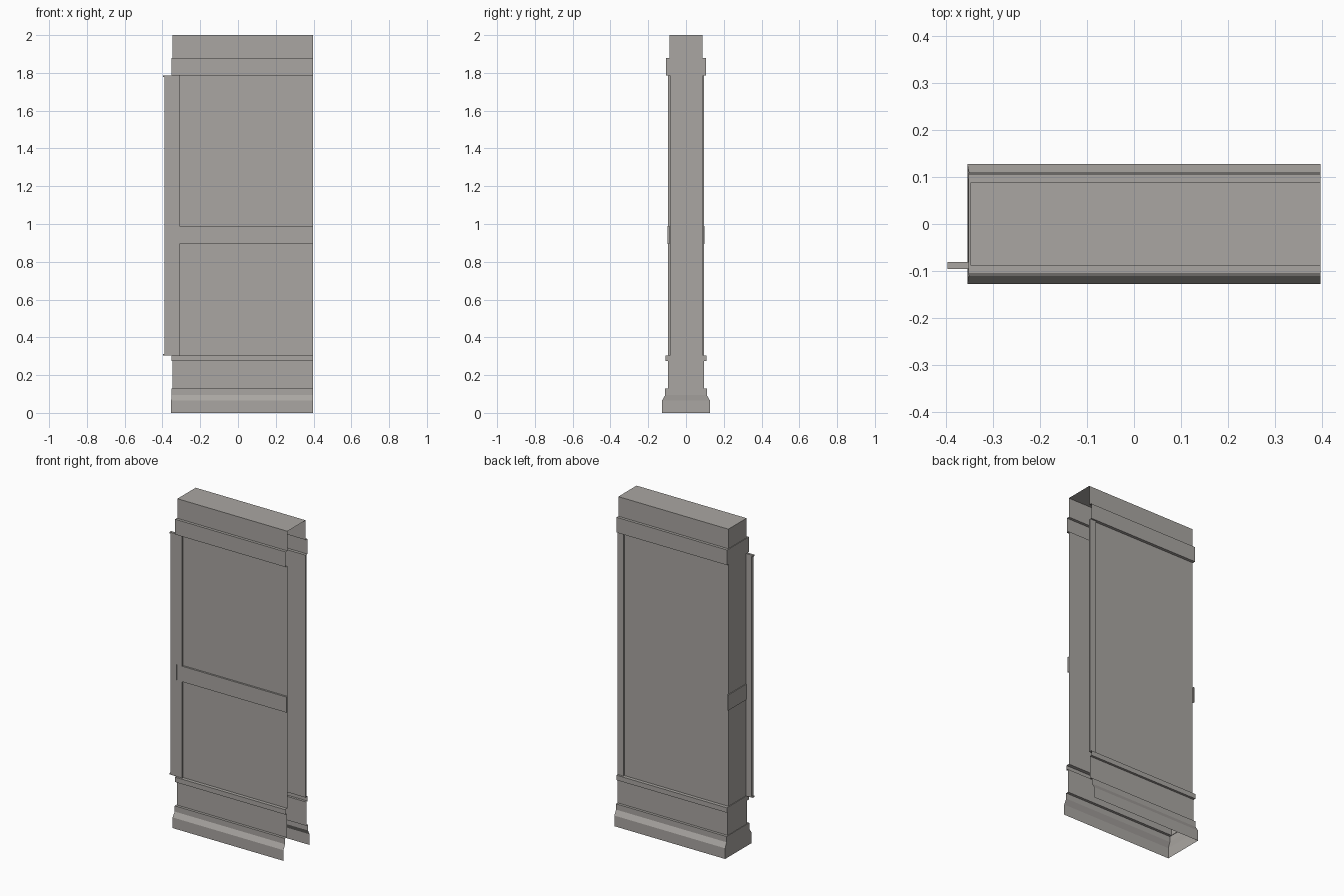
import bpy, bmesh

if "Cube" in bpy.data.objects:
    bpy.data.objects.remove(bpy.data.objects["Cube"])

stone = bpy.data.materials.new("warm_grey_stone")
stone.diffuse_color = (0.40, 0.38, 0.36, 1)
stone.use_nodes = True
stone.node_tree.nodes["Principled BSDF"].inputs["Base Color"].default_value = stone.diffuse_color

X_RIGHT = 0.396


def finish(name, bm):
    mesh = bpy.data.meshes.new(name)
    bm.to_mesh(mesh)
    bm.free()
    mesh.materials.append(stone)
    obj = bpy.data.objects.new(name, mesh)
    bpy.context.collection.objects.link(obj)
    return obj


def box(name, x0, x1, y0, y1, z0, z1):
    bm = bmesh.new()
    bmesh.ops.create_cube(bm, size=1)
    for v in bm.verts:
        v.co = (x1 if v.co.x > 0 else x0,
                y1 if v.co.y > 0 else y0,
                z1 if v.co.z > 0 else z0)
    return finish(name, bm)


def shell(name, profile, cap=False):
    """U-shaped wall: front, left end and back; open on the right and below."""
    bm = bmesh.new()
    rings = []
    for half, xl, z in profile:
        pts = [(X_RIGHT, half), (xl, half), (xl, -half), (X_RIGHT, -half)]
        rings.append([bm.verts.new((x, y, z)) for x, y in pts])
    for low, high in zip(rings, rings[1:]):
        for i in range(3):
            bm.faces.new((low[i], low[i + 1], high[i + 1], high[i]))
    if cap:
        bm.faces.new(rings[-1])
    return finish(name, bm)


# wall shell: (half depth, left end x, height)
shell("wall_shell", [
    (0.127, -0.354, 0.0), (0.127, -0.354, 0.065),
    (0.110, -0.351, 0.095), (0.110, -0.351, 0.13),
    (0.094, -0.348, 0.13), (0.094, -0.348, 0.275),
    (0.108, -0.352, 0.275), (0.108, -0.352, 0.305),
    (0.087, -0.348, 0.305), (0.087, -0.348, 1.787),
    (0.105, -0.352, 1.787), (0.105, -0.352, 1.88),
    (0.088, -0.348, 1.88), (0.088, -0.348, 2.0)], cap=True)

# front left stile overhanging the end, with small lips
box("front_stile", -0.388, -0.31, -0.096, -0.081, 0.305, 1.787)
for label, z in (("lower", 0.305), ("upper", 1.779)):
    box(label + "_stile_lip", -0.396, -0.345, -0.096, -0.081, z, z + 0.008)

# middle rail on the front and around the end
box("front_rail", -0.31, X_RIGHT, -0.098, -0.087, 0.895, 0.99)
box("end_rail", -0.353, -0.347, -0.097, 0.097, 0.895, 0.99)

# back stile beside the open end
box("back_stile", 0.356, X_RIGHT, 0.087, 0.096, 0.305, 1.787)
